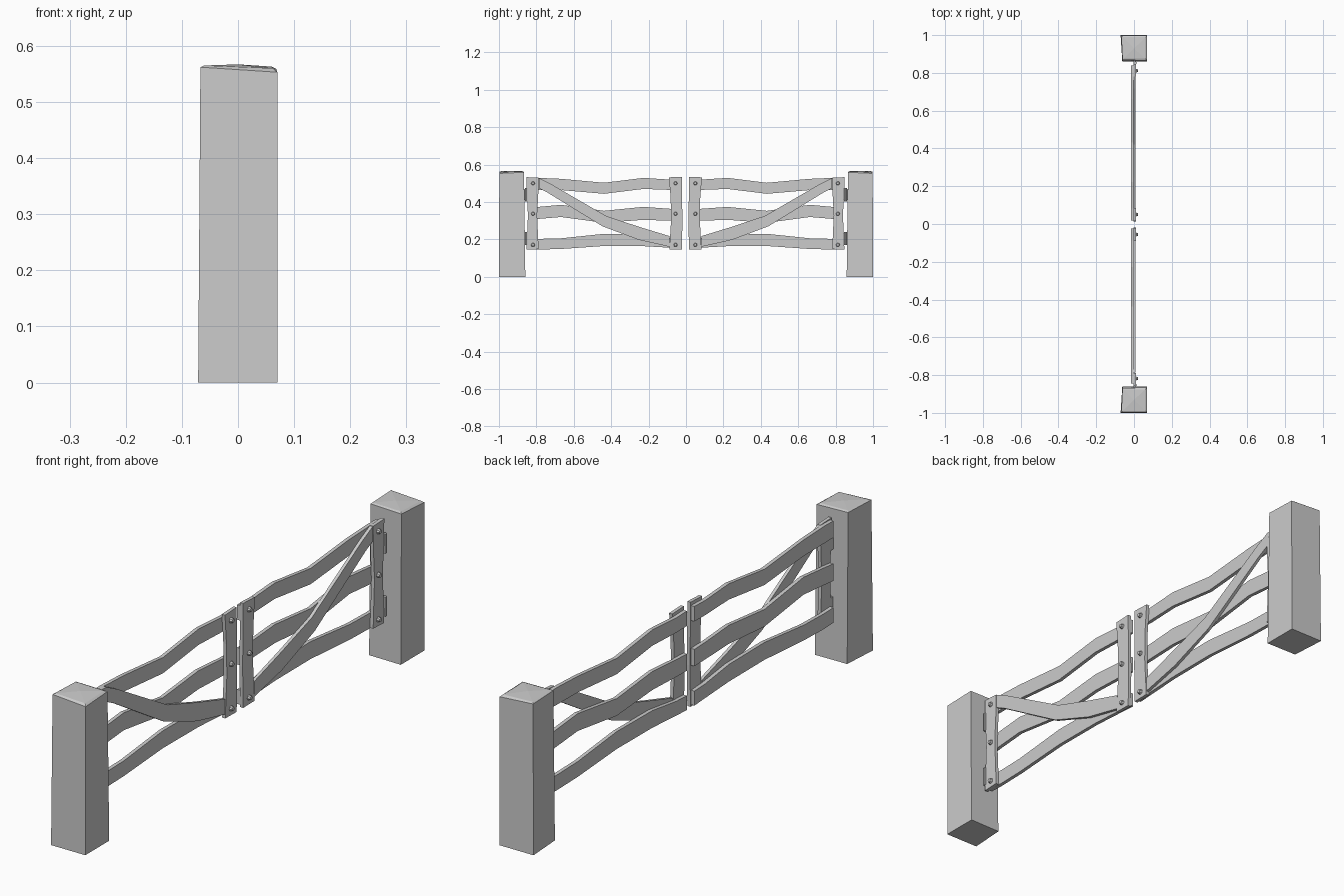
import bpy, bmesh, math
from mathutils import Matrix

if "Cube" in bpy.data.objects:
    bpy.data.objects.remove(bpy.data.objects["Cube"])

OFFSET = -0.003   # gate pair sits slightly off the middle


def finish(name, bm):
    bmesh.ops.recalc_face_normals(bm, faces=bm.faces)
    me = bpy.data.meshes.new(name)
    bm.to_mesh(me)
    bm.free()
    ob = bpy.data.objects.new(name, me)
    bpy.context.collection.objects.link(ob)
    return ob


def plank(name, s, upper, lower, x0, x1):
    """Solid strip between two matching edge lines of (d, z), extruded along x."""
    bm = bmesh.new()
    rings = []
    for a, b in zip(upper, lower):
        pts = [(x0, *a), (x1, *a), (x1, *b), (x0, *b)]
        rings.append([bm.verts.new((x, s * d + OFFSET, z)) for x, d, z in pts])
    for r, q in zip(rings, rings[1:]):
        for i in range(4):
            j = (i + 1) % 4
            bm.faces.new((r[i], r[j], q[j], q[i]))
    bm.faces.new(rings[0])
    bm.faces.new(rings[-1])
    return finish(name, bm)


def post(name, s):
    """Slightly crooked hewn post with a worn, nearly flat cap."""
    bm = bmesh.new()
    levels = [
        [(-.071, 1, 0), (.070, 1, 0), (.070, .859, 0), (-.062, .861, 0)],
        [(-.067, .997, .562), (.070, .998, .553), (.068, .866, .559), (-.061, .868, .562)],
        [(-.060, .989, .565), (.062, .989, .560), (.060, .875, .563), (-.054, .876, .565)],
    ]
    rings = [[bm.verts.new((x, s * y, z)) for x, y, z in lv] for lv in levels]
    for r, q in zip(rings, rings[1:]):
        for i in range(4):
            j = (i + 1) % 4
            bm.faces.new((r[i], r[j], q[j], q[i]))
    bm.faces.new(rings[0])
    peak = bm.verts.new((.0, s * .93, .567))
    for i in range(4):
        bm.faces.new((rings[2][i], rings[2][(i + 1) % 4], peak))
    finish(name, bm)


def bolt(name, s, d, z):
    bm = bmesh.new()
    rot = Matrix.Rotation(math.pi / 2, 4, 'Y')
    bmesh.ops.create_cone(bm, cap_ends=True, segments=8, radius1=.011, radius2=.007,
                          depth=.012, matrix=Matrix.Translation((.014, s * d + OFFSET, z)) @ rot)
    finish(name, bm)


def hinge(name, s, z):
    """Leaf plate bridging post and stile, with an upright knuckle."""
    bm = bmesh.new()
    bmesh.ops.create_cube(bm, size=1, matrix=Matrix.Translation((.002, s * .855, z))
                          @ Matrix.Diagonal((.008, .024, .058, 1)))
    bmesh.ops.create_cone(bm, cap_ends=True, segments=8, radius1=.007, radius2=.007,
                          depth=.072, matrix=Matrix.Translation((.008, s * .853, z)))
    finish(name, bm)


D = (.842, .785, .665, .435, .225, .085, .022)   # stations along the rails
RAILS = {
    "top_rail": ((.528, .529, .524, .503, .529, .520, .522),
                 (.466, .465, .464, .444, .470, .465, .466)),
    "middle_rail": ((.368, .374, .385, .353, .374, .364, .362),
                    (.304, .310, .320, .289, .305, .300, .299)),
    "bottom_rail": ((.205, .203, .206, .230, .228, .209, .206),
                    (.148, .146, .149, .165, .164, .156, .152)),
}

for s, side in ((-1, "left"), (1, "right")):
    post(f"{side}_post", s)
    # wavy rails on the back layer
    for part, (up, lo) in RAILS.items():
        plank(f"{side}_{part}", s, list(zip(D, up)), list(zip(D, lo)), -.017, -.003)
    # upright stiles on the front layer
    plank(f"{side}_outer_stile", s,
          [(.851, .533), (.848, .44), (.842, .33), (.850, .145)],
          [(.785, .530), (.787, .44), (.793, .33), (.785, .148)], -.003, .010)
    plank(f"{side}_inner_stile", s,
          [(.088, .532), (.079, .42), (.077, .30), (.086, .146)],
          [(.019, .535), (.018, .42), (.016, .30), (.019, .145)], -.003, .010)
    # bent diagonal brace
    plank(f"{side}_brace", s,
          [(.784, .529), (.72, .497), (.425, .326), (.25, .268), (.086, .218)],
          [(.784, .474), (.74, .452), (.443, .270), (.25, .198), (.086, .161)], -.003, .009)
    # bolts and hinges
    for i, z in enumerate((.500, .337, .171)):
        bolt(f"{side}_outer_bolt_{i}", s, .815, z)
        bolt(f"{side}_inner_bolt_{i}", s, .053, z)
    hinge(f"{side}_upper_hinge", s, .440)
    hinge(f"{side}_lower_hinge", s, .205)
